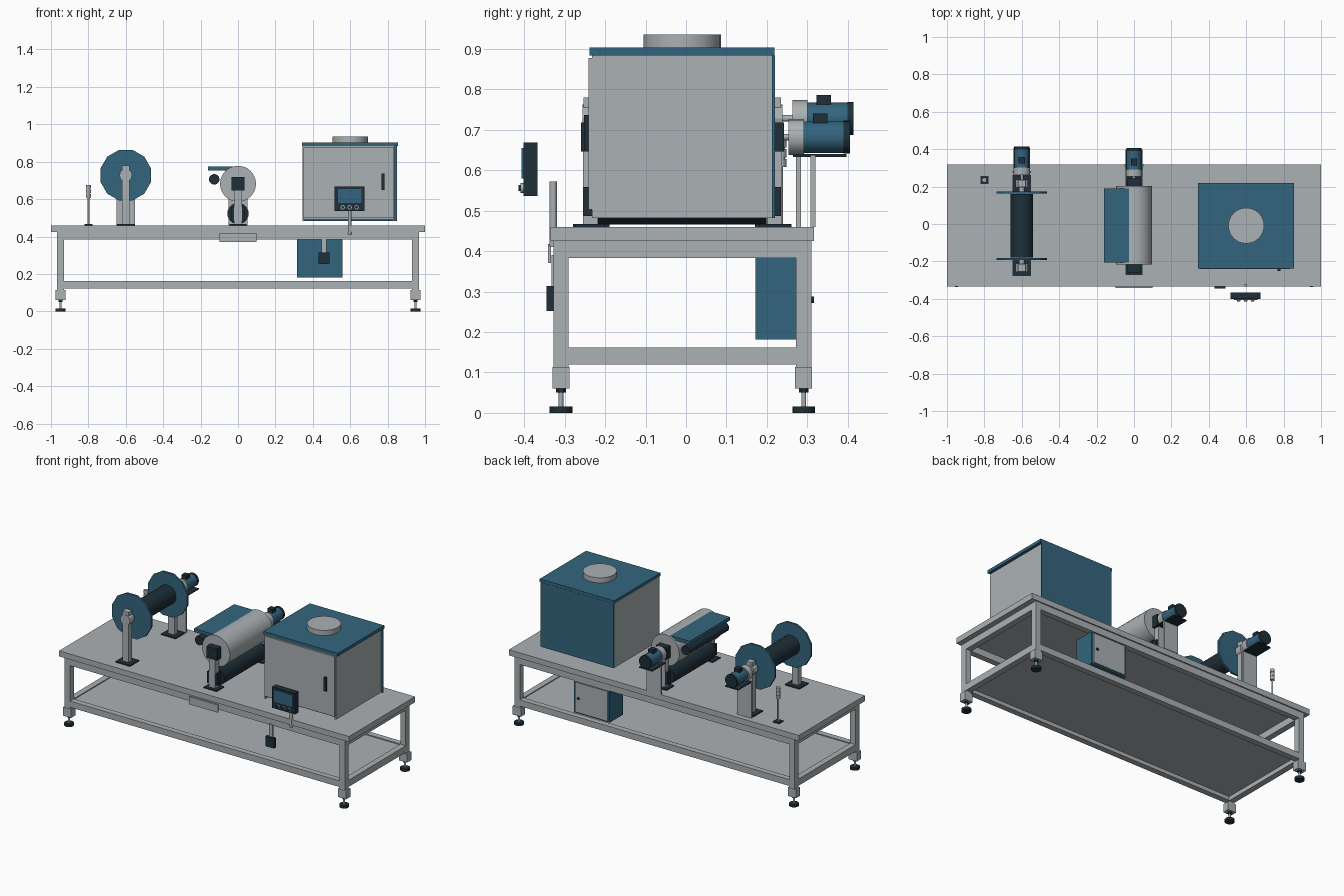
import bpy, bmesh, math
from mathutils import Matrix

if "Cube" in bpy.data.objects:
    bpy.data.objects.remove(bpy.data.objects["Cube"])

CY = -0.009  # depth centre line of the bench


def material(name, rgb):
    m = bpy.data.materials.new(name)
    m.diffuse_color = (*rgb, 1)
    m.use_nodes = True
    m.node_tree.nodes["Principled BSDF"].inputs["Base Color"].default_value = m.diffuse_color
    return m


GREY = material("light_grey", (0.41, 0.44, 0.46))
BLUE = material("steel_blue", (0.033, 0.13, 0.21))
DARK = material("dark_slate", (0.013, 0.028, 0.04))


def finish(name, bm, mat, smooth=False):
    bmesh.ops.recalc_face_normals(bm, faces=bm.faces)
    me = bpy.data.meshes.new(name)
    bm.to_mesh(me)
    bm.free()
    me.materials.append(mat)
    ob = bpy.data.objects.new(name, me)
    bpy.context.collection.objects.link(ob)
    if smooth:
        bpy.context.view_layer.objects.active = ob
        ob.select_set(True)
        bpy.ops.object.shade_smooth_by_angle(angle=math.radians(35))
        ob.select_set(False)
    return ob


def box(name, mat, x, y, z):
    """Box from (min, max) pairs."""
    bm = bmesh.new()
    bmesh.ops.create_cube(bm, size=1)
    for v in bm.verts:
        for i, (a, b) in enumerate((x, y, z)):
            v.co[i] = (a + b) / 2 + v.co[i] * (b - a)
    return finish(name, bm, mat)


def rod(name, mat, axis, a, b, c, r, sides=24, r2=None, turn=0.0):
    """Cylinder from a to b along axis; c holds the other two coordinates."""
    bm = bmesh.new()
    bmesh.ops.create_cone(bm, cap_ends=True, segments=sides, radius1=r,
                          radius2=r if r2 is None else r2, depth=b - a)
    m = Matrix.Rotation(turn, 4, 'Z')
    mid = (a + b) / 2
    if axis == 'z':
        m = Matrix.Translation((c[0], c[1], mid)) @ m
    else:
        m = Matrix.Translation((c[0], mid, c[1])) @ Matrix.Rotation(-math.pi / 2, 4, 'X') @ m
    bmesh.ops.transform(bm, matrix=m, verts=bm.verts)
    return finish(name, bm, mat, smooth=sides > 12)


# Bench top and under-frame
box("bench_top", GREY, (-1, 1), (CY - 0.326, CY + 0.326), (0.425, 0.46))
for sx in (-1, 1):
    ex = sorted((sx * 0.93, sx * 0.967))
    for z in ((0.383, 0.425), (0.12, 0.162)):
        box("end_rail", GREY, ex, (CY - 0.30, CY + 0.30), z)
    for sy in (-1, 1):
        x, y = sx * 0.949, CY + sy * 0.30
        box("leg", GREY, ex, (y - 0.019, y + 0.019), (0.06, 0.425))
        box("leg_sleeve", GREY, (x - 0.028, x + 0.028), (y - 0.021, y + 0.021), (0.06, 0.113))
        rod("foot_nut", DARK, 'z', 0.05, 0.06, (x, y), 0.012, 6)
        rod("foot_stem", GREY, 'z', 0.015, 0.055, (x, y), 0.006, 12)
        rod("foot_pad", DARK, 'z', 0, 0.016, (x, y), 0.028, 16)
for sy in (-1, 1):
    y = CY + sy * 0.30
    for z in ((0.383, 0.425), (0.123, 0.162)):
        box("long_rail", GREY, (-0.94, 0.94), (y - 0.018, y + 0.018), z)
box("lower_shelf", GREY, (-0.94, 0.94), (CY - 0.29, CY + 0.29), (0.146, 0.156))
box("front_plate", GREY, (-0.10, 0.10), (-0.341, -0.334), (0.37, 0.418))

# Electrical cabinet under the bench
box("cabinet", BLUE, (0.315, 0.56), (0.172, 0.303), (0.182, 0.384))
box("cabinet_door", GREY, (0.325, 0.55), (0.302, 0.31), (0.19, 0.376))
rod("cabinet_knob", DARK, 'y', 0.308, 0.316, (0.525, 0.28), 0.008, 12)

# Foot-switch box hung from the front edge
box("switch_box", DARK, (0.43, 0.49), (-0.345, -0.326), (0.252, 0.314))
box("switch_bracket", GREY, (0.446, 0.472), (-0.333, -0.326), (0.31, 0.39))

# Drying chamber
box("chamber_body", GREY, (0.352, 0.83), (-0.232, 0.213), (0.503, 0.884))
box("chamber_floor", GREY, (0.352, 0.83), (-0.22, 0.213), (0.49, 0.504))
box("chamber_side", GREY, (0.83, 0.838), (-0.232, 0.213), (0.482, 0.884))
box("chamber_side_left", GREY, (0.345, 0.353), (-0.232, 0.213), (0.482, 0.884))
box("chamber_back", BLUE, (0.345, 0.85), (0.213, 0.22), (0.482, 0.884))
box("chamber_door", GREY, (0.35, 0.835), (-0.241, -0.232), (0.503, 0.878))
box("chamber_lid", BLUE, (0.342, 0.856), (-0.238, 0.219), (0.884, 0.903))
rod("chamber_vent", GREY, 'z', 0.90, 0.935, (0.6, CY), 0.096, 24)
box("door_handle", DARK, (0.768, 0.784), (-0.252, -0.24), (0.65, 0.737))

# Operator panel and its post
rod("panel_post", GREY, 'z', 0.41, 0.572, (0.597, -0.328), 0.009, 12)
box("panel_housing", DARK, (0.517, 0.675), (-0.402, -0.367), (0.536, 0.668))
box("panel_screen", BLUE, (0.535, 0.66), (-0.407, -0.401), (0.58, 0.655))
for i, x in enumerate((0.56, 0.597, 0.634)):
    rod("panel_button", GREY, 'y', -0.409, -0.401, (x, 0.556), 0.012, 12)
    rod("button_cap", DARK, 'y', -0.414, -0.408, (x, 0.556), 0.008, 12)


# Motor with gearbox, used on both shafts
def motor(x, z, y0, plate_y):
    rod("motor_shaft", GREY, 'y', 0.20, y0 + 0.01, (x, z), 0.008, 12)
    rod("gearbox", GREY, 'y', y0, y0 + 0.038, (x, z), 0.045, 16)
    rod("motor_body", BLUE, 'y', y0 + 0.036, y0 + 0.138, (x, z), 0.039, 16)
    rod("motor_fan_cover", DARK, 'y', y0 + 0.136, y0 + 0.151, (x, z), 0.041, 16)
    box("terminal_box", DARK, (x - 0.017, x + 0.017), (y0 + 0.06, y0 + 0.096), (z + 0.03, z + 0.058))
    box("motor_plate", DARK, (x - 0.045, x + 0.045), (y0 + 0.01, y0 + 0.143), (z - 0.049, z - 0.042))
    box("motor_stand", GREY, (x - 0.05, x + 0.05), (plate_y - 0.006, plate_y + 0.006), (0.46, z - 0.045))


motor(-0.6, 0.728, 0.263, 0.278)
motor(0, 0.682, 0.254, 0.314)

# Winding reel
RX, RZ = -0.6, 0.728
rod("reel_core", DARK, 'y', CY - 0.17, CY + 0.17, (RX, RZ), 0.06, 24)
rod("reel_shaft", GREY, 'y', CY - 0.24, CY + 0.24, (RX, RZ), 0.015, 16)
for s in (-1, 1):
    y = CY + s * 0.178
    rod("reel_flange", BLUE, 'y', y - 0.006, y + 0.006, (RX, RZ), 0.14, 12, turn=math.pi / 12)
    y = CY + s * 0.225
    box("reel_stand_base", DARK, (RX - 0.05, RX + 0.05), (y - 0.045, y + 0.045), (0.459, 0.467))
    box("reel_stand_post", GREY, (RX - 0.021, RX + 0.021), (y - 0.017, y + 0.017), (0.465, 0.71))
    rod("reel_bearing", GREY, 'y', y - 0.022, y + 0.022, (RX, RZ), 0.034, 12)
    box("reel_bearing_cap", GREY, (RX - 0.02, RX + 0.02), (y - 0.019, y + 0.019), (0.74, 0.78))

# Coating rollers and guide plate
rod("main_roller", GREY, 'y', CY - 0.208, CY + 0.212, (0, 0.682), 0.096, 32)
rod("lower_roller", DARK, 'y', CY - 0.208, CY + 0.208, (0, 0.523), 0.057, 24)
rod("guide_roller", DARK, 'y', CY - 0.195, CY + 0.195, (-0.127, 0.706), 0.028, 20)
box("guide_plate", BLUE, (-0.16, -0.015), (CY - 0.197, CY + 0.20), (0.753, 0.774))
for s in (-1, 1):
    y = CY + s * 0.228
    box("roller_stand_base", DARK, (-0.045, 0.045), (y - 0.037, y + 0.037), (0.459, 0.467))
    box("roller_stand_post", GREY, (-0.021, 0.021), (y - 0.018, y + 0.018), (0.465, 0.655))
    box("main_bearing", DARK, (-0.036, 0.036), (y - 0.023, y + 0.023), (0.646, 0.718))
    box("lower_bearing", DARK, (-0.036, 0.036), (y - 0.016, y + 0.016), (0.487, 0.559))

# Signal lamp
LX, LY = -0.8, 0.235
box("lamp_base", DARK, (LX - 0.021, LX + 0.021), (LY - 0.021, LY + 0.021), (0.459, 0.466))
rod("lamp_post", GREY, 'z', 0.465, 0.62, (LX, LY), 0.005, 12)
for i in range(3):
    z = 0.608 + i * 0.024
    rod("lamp_segment", GREY, 'z', z, z + 0.02, (LX, LY), 0.013, 12)
rod("lamp_core", GREY, 'z', 0.61, 0.674, (LX, LY), 0.010, 12)
